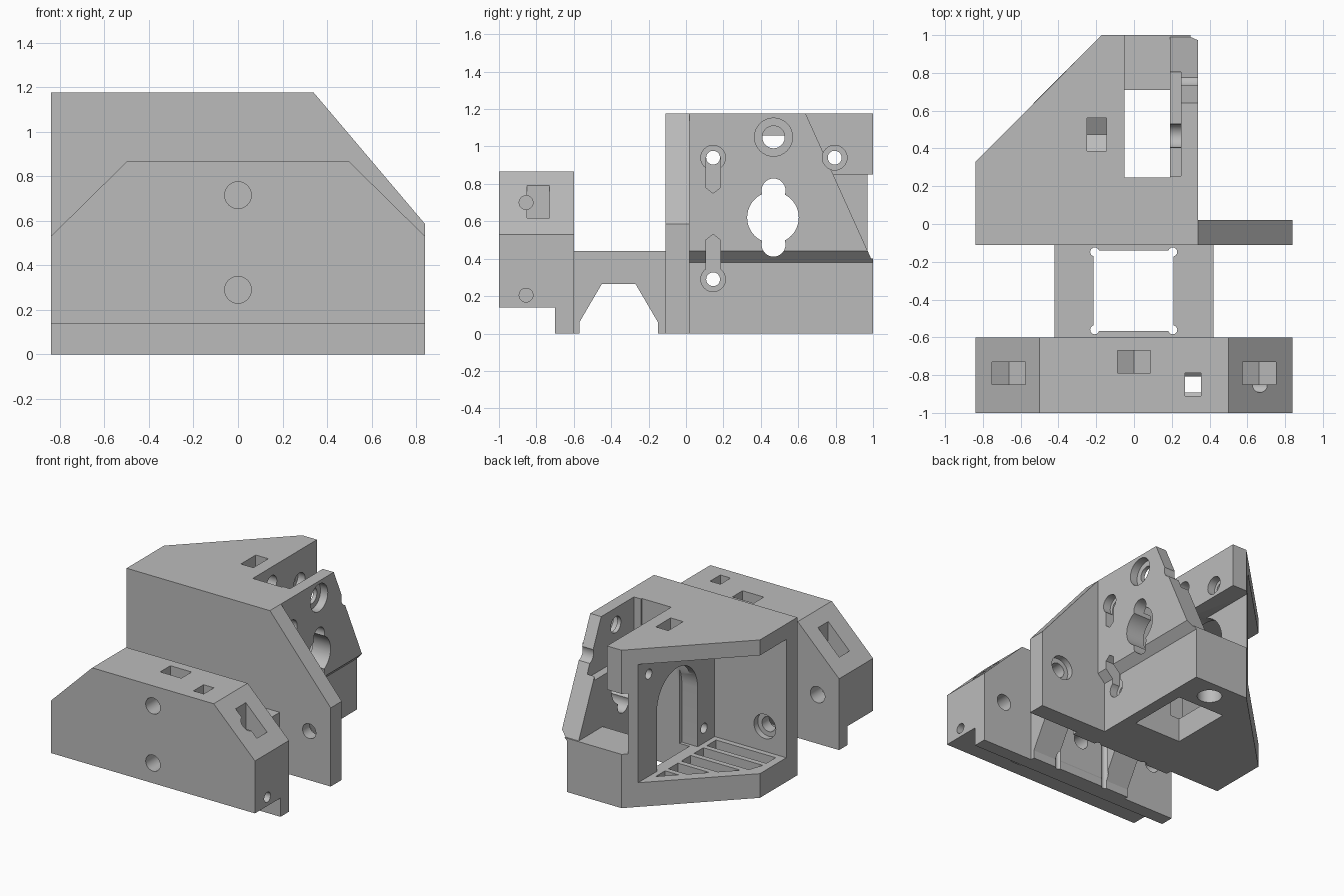
import bpy, bmesh, math

cube = bpy.data.objects.get("Cube")
if cube:
    bpy.data.objects.remove(cube, do_unlink=True)

grey = bpy.data.materials.new("matte grey")
grey.use_nodes = True
grey.diffuse_color = (0.5, 0.5, 0.5, 1)
grey.node_tree.nodes["Principled BSDF"].inputs["Base Color"].default_value = (0.5, 0.5, 0.5, 1)


def prism(name, axis, pts, lo, hi):
    """Extrude a 2D outline along an axis: x uses (y, z), y uses (x, z), z uses (x, y)."""
    place = {"x": lambda a, b, t: (t, a, b),
             "y": lambda a, b, t: (a, t, b),
             "z": lambda a, b, t: (a, b, t)}[axis]
    bm = bmesh.new()
    ends = [[bm.verts.new(place(a, b, t)) for a, b in pts] for t in (lo, hi)]
    bm.faces.new(ends[0])
    bm.faces.new(ends[1])
    n = len(pts)
    for i in range(n):
        j = (i + 1) % n
        bm.faces.new((ends[0][i], ends[0][j], ends[1][j], ends[1][i]))
    bmesh.ops.recalc_face_normals(bm, faces=bm.faces)
    mesh = bpy.data.meshes.new(name)
    bm.to_mesh(mesh)
    bm.free()
    mesh.materials.append(grey)
    ob = bpy.data.objects.new(name, mesh)
    bpy.context.collection.objects.link(ob)
    return ob


def rect(a0, a1, b0, b1):
    return [(a0, b0), (a1, b0), (a1, b1), (a0, b1)]


def disc(a, b, r, n=32):
    return [(a + r * math.cos(2 * math.pi * i / n), b + r * math.sin(2 * math.pi * i / n))
            for i in range(n)]


def cut(part, axis, pts, lo, hi):
    cutter = prism("cutter", axis, pts, lo, hi)
    cutter.hide_render = True
    mod = part.modifiers.new("cut", "BOOLEAN")
    mod.operation = "DIFFERENCE"
    mod.solver = "EXACT"
    mod.object = cutter
    bpy.context.view_layer.objects.active = part
    bpy.ops.object.modifier_apply(modifier=mod.name)
    bpy.data.objects.remove(cutter, do_unlink=True)


def nut_slot(part, axis, centre, z, top, lo, hi, half=0.0875):
    """Slot open at the top with a pointed, hexagonal bottom."""
    c = centre
    cut(part, axis, [(c - half, top), (c - half, z - 0.05), (c, z - 0.1),
                     (c + half, z - 0.05), (c + half, top)], lo, hi)


# Front clamp block with chamfered shoulders and a rear foot
block = prism("front_block", "y", [(-0.84, 0), (0.84, 0), (0.84, 0.53), (0.5, 0.865),
                                   (-0.5, 0.865), (-0.84, 0.53)], -1, -0.6)
cut(block, "x", rect(-1.2, -0.7, -0.2, 0.14), -1, 1)
for z in (0.715, 0.29):
    cut(block, "y", disc(0, z, 0.06), -1.1, -0.5)
for x in (-0.663, 0.663):
    cut(block, "y", disc(x, 0.365, 0.06), -0.92, -0.5)
    nut_slot(block, "y", x, 0.365, 1, -0.85, -0.73)
nut_slot(block, "y", 0, 0.715, 1, -0.79, -0.67)
nut_slot(block, "x", -0.85, 0.205, 1, 0.27, 0.355, 0.06)
for z in (0.70, 0.205):
    cut(block, "x", disc(-0.855, z, 0.037), 0.2, 1)

# Arched bridge with a square window and relieved corners
bridge = prism("bridge", "x", [(-0.6, 0), (-0.57, 0), (-0.57, 0.06), (-0.45, 0.265), (-0.27, 0.265),
                               (-0.15, 0.06), (-0.15, 0), (-0.11, 0), (-0.11, 0.44), (-0.6, 0.44)],
               -0.42, 0.42)
cut(bridge, "z", rect(-0.215, 0.21, -0.567, -0.14), -0.2, 0.7)
for x in (-0.208, 0.205):
    for y in (-0.56, -0.148):
        cut(bridge, "z", disc(x, y, 0.024, 16), -0.2, 0.7)
cut(bridge, "y", disc(0, 0.29, 0.06), -0.7, -0.4)

# Upright plate
plate = prism("upright_plate", "y", [(-0.84, 0), (0.84, 0), (0.84, 0.585), (0.34, 1.175),
                                     (-0.84, 1.175)], -0.11, 0.02)
for x in (-0.663, 0.663):
    cut(plate, "y", disc(x, 0.365, 0.055), -0.2, 0.1)
    cut(plate, "y", disc(x, 0.365, 0.09), -0.025, 0.1)

# Main body
body = prism("main_body", "z", [(-0.84, 0.02), (-0.84, 0.33), (-0.17, 1), (0.31, 1),
                                (0.34, 0.98), (0.34, 0.02)], 0, 1.175)
# Motor bay on the left, open along the diagonal
cut(body, "z", rect(-1.2, -0.25, -0.2, 1.3), 0.18, 1.06)
# Undercut of the right wall and its sloped rear edge
cut(body, "y", [(0.28, -0.1), (0.28, 0.38), (0.4, 0.5), (0.6, 0.5), (0.6, -0.1)], -0.2, 1.2)
cut(body, "x", [(0.595, 1.275), (0.99, 0.4), (1.2, 0.4), (1.2, 1.275)], 0.1, 0.6)
# Central channel, its widened middle and the drop-through window
cut(body, "z", rect(-0.05, 0.19, 0.245, 1.2), 0.4, 1.4)
cut(body, "z", rect(-0.2, 0.1, 0.245, 1.2), 0.4, 0.85)
cut(body, "z", rect(-0.2, 0.19, 0.245, 0.71), -0.2, 0.6)
# Recess in the inner face of the right wall
cut(body, "z", rect(0.1, 0.25, 0.255, 0.805), 0.78, 1.4)
# Motor arch in the dividing wall
arch = [(0.22, 0.18), (0.70, 0.18)]
arch += [(0.46 + 0.24 * math.cos(math.pi * i / 20), 0.62 + 0.24 * math.sin(math.pi * i / 20))
         for i in range(21)]
cut(body, "x", arch, -0.5, -0.12)
# Bearing opening with round notches
cut(body, "x", disc(0.465, 0.62, 0.138, 48), 0.1, 0.6)
for z in (0.765, 0.475):
    cut(body, "x", disc(0.468, z, 0.064), 0.1, 0.6)
# Tension bolt hole with counterbore and nut slot
cut(body, "x", disc(0.468, 1.05, 0.06), -0.5, 0.6)
cut(body, "x", disc(0.468, 1.05, 0.102), 0.28, 0.6)
nut_slot(body, "x", 0.475, 1.05, 1.4, -0.25 + 0.002, -0.145)
# Motor screw holes
for y, z, face in ((0.145, 0.94, 0.34), (0.145, 0.29, 0.28), (0.795, 0.94, -0.05)):
    cut(body, "x", disc(y, z, 0.037), -0.5, 0.6)
    cut(body, "x", disc(y, z, 0.066), face - 0.06, 0.6)
# Pointed relief slots beside the left screws
cut(body, "x", [(0.106, 0.94), (0.106, 0.78), (0.145, 0.75), (0.184, 0.78), (0.184, 0.94)], 0.22, 0.6)
cut(body, "x", [(0.106, 0.3), (0.184, 0.3), (0.184, 0.5), (0.145, 0.53), (0.106, 0.5)], 0.22, 0.6)
# Blind bore under the rear floor
cut(body, "z", disc(0.04, 0.855, 0.085), -0.2, 0.3)
# Pockets between the ribs of the bay floor
for i in range(5):
    y0, y1 = 0.06 + 0.15 * i, 0.17 + 0.15 * i
    left0, left1 = max(-0.78, y0 - 1.06), max(-0.78, y1 - 1.06)
    cut(body, "z", [(left0, y0), (-0.29, y0), (-0.29, y1), (left1, y1)], 0.08, 0.25)

# Smooth the bores and keep the edges crisp
parts = (block, bridge, plate, body)
for ob in bpy.context.view_layer.objects:
    ob.select_set(ob in parts)
bpy.context.view_layer.objects.active = body
bpy.ops.object.shade_smooth_by_angle(angle=math.radians(25))
